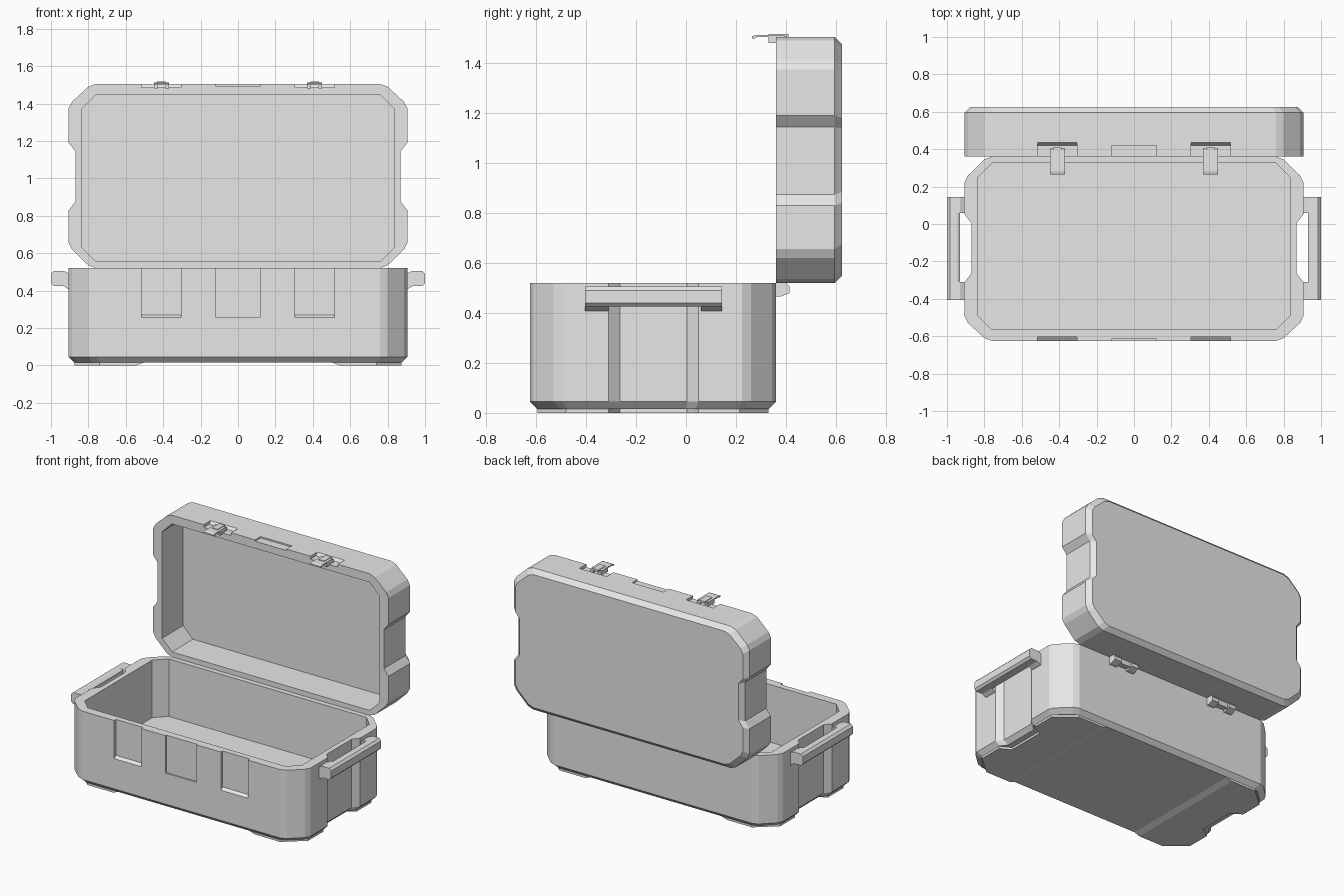
import bpy, bmesh

if "Cube" in bpy.data.objects:
    bpy.data.objects.remove(bpy.data.objects["Cube"])

grey = bpy.data.materials.new("case_grey")
grey.diffuse_color = (0.8, 0.8, 0.8, 1)
grey.use_nodes = True
grey.node_tree.nodes["Principled BSDF"].inputs["Base Color"].default_value = grey.diffuse_color


def loft(name, rings):
    """Join equal-sized rings of points with quads and cap both ends."""
    bm = bmesh.new()
    loops = [[bm.verts.new(p) for p in r] for r in rings]
    n = len(loops[0])
    for a, b in zip(loops, loops[1:]):
        for i in range(n):
            j = (i + 1) % n
            bm.faces.new((a[i], a[j], b[j], b[i]))
    bm.faces.new(loops[0])
    bm.faces.new(loops[-1])
    bmesh.ops.recalc_face_normals(bm, faces=bm.faces)
    me = bpy.data.meshes.new(name)
    bm.to_mesh(me)
    bm.free()
    me.materials.append(grey)
    ob = bpy.data.objects.new(name, me)
    bpy.context.collection.objects.link(ob)
    return ob


def prism_x(name, x0, x1, profile):
    return loft(name, [[(x, y, z) for y, z in profile] for x in (x0, x1)])


def prism_y(name, y0, y1, profile):
    return loft(name, [[(x, y, z) for x, z in profile] for y in (y0, y1)])


def box(name, x, y, z):
    return prism_x(name, x[0], x[1], [(y[0], z[0]), (y[1], z[0]), (y[1], z[1]), (y[0], z[1])])


def cut(ob, cutter):
    m = ob.modifiers.new("recess", 'BOOLEAN')
    m.object, m.operation, m.solver = cutter, 'DIFFERENCE', 'EXACT'
    bpy.context.view_layer.objects.active = ob
    bpy.ops.object.modifier_apply(modifier=m.name)
    bpy.data.objects.remove(cutter)


def mirrored(half):
    return half + [(-x, y) for x, y in reversed(half)]


# Plan outline shared by body and lid, with chamfered corners and side indents
outer = mirrored([(.76, -.625), (.80, -.61), (.887, -.53), (.905, -.495),
                  (.905, -.31), (.87, -.265), (.87, .005), (.905, .05),
                  (.905, .225), (.887, .26), (.80, .345), (.76, .36)])
inner = mirrored([(.76, -.565), (.785, -.54), (.81, -.515), (.835, -.49),
                  (.835, -.31), (.835, -.265), (.835, .005), (.835, .05),
                  (.835, .25), (.81, .275), (.785, .30), (.76, .325)])
MID = -.1325
inset = [(x * .967, MID + (y - MID) * .939) for x, y in outer]


def on_body(p, w):      # w = distance from the seam
    return (p[0], p[1], .52 - w)


def on_lid(p, w):       # lid stands open behind the body
    return (p[0], .36 + w, .88 - p[1])


def shell(name, place, depth, chamfer, floor):
    layers = [(inset, depth), (outer, depth - chamfer), (outer, 0), (inner, 0), (inner, floor)]
    return loft(name, [[place(p, w) for p in ring] for ring, w in layers])


body = shell("body", on_body, .505, .03, .40)
lid = shell("lid", on_lid, .265, .03, .23)

# Latch and label recesses running across the seam
for ob, place, lengths in ((body, on_body, (.265, .26)), (lid, on_lid, (.075, .06))):
    for x0, x1, deep, length, slope in ((-.515, -.305, .02, lengths[0], .015),
                                        (.305, .515, .02, lengths[0], .015),
                                        (-.12, .12, .01, lengths[1], 0)):
        length -= slope
        prof = [(-.665, -.03), (-.625 + deep, -.03), (-.625 + deep, length),
                (-.625, length + slope), (-.665, length + slope * 3)]
        cut(ob, loft("cutter", [[place((x, v), w) for v, w in prof] for x in (x0, x1)]))

for s, side in ((1, "right"), (-1, "left")):
    # Shallow foot with a notch under the handle
    foot = [(.50, -.595), (.74, -.595), (.875, -.48), (.875, -.31), (.80, -.265),
            (.80, .005), (.875, .05), (.875, .215), (.74, .33), (.50, .33)]
    loft(side + "_foot", [[(s * x, y, .016) for x, y in foot],
                          [(s * max(x, .545), y, 0) for x, y in foot]])

    # Carry handle: bevelled grip and two end brackets
    grip = [(.93, .425), (.945, .425), (.985, .425), (1, .44), (1, .49), (.985, .505), (.945, .505), (.93, .495)]
    prism_y(side + "_handle_grip", -.32, .07, [(s * x, z) for x, z in grip])
    bracket = [(.895, .405), (.91, .41), (.935, .425), (.985, .425), (1, .44),
               (1, .49), (.985, .505), (.93, .505), (.91, .495), (.895, .495)]
    for y0, y1, end in ((-.405, -.31, "front"), (.06, .145, "rear")):
        prism_y(side + "_handle_bracket_" + end, y0, y1, [(s * x, z) for x, z in bracket])

    # Latch: arms in the lid recess, plate reaching forward, hooked lip
    c = s * .41
    for a in (-1, 1):
        box(side + "_latch_arm", (c + a * .03 - .01, c + a * .03 + .01), (.33, .405), (1.48, 1.508))
    prism_x(side + "_latch_plate", c - .04, c + .04,
            [(.395, 1.505), (.395, 1.513), (.28, 1.513), (.265, 1.508),
             (.265, 1.498), (.275, 1.498), (.285, 1.505)])
    box(side + "_latch_tab", (c - .022, c + .022), (.33, .41), (1.503, 1.517))

    # Hinge: two outer knuckles and a slimmer pin between them
    def knuckle(r):
        return [(.35, .52), (.35, .492 - r), (.388 - r * .4, .492 - r), (.388 + r, .48),
                (.388 + r, .505), (.388 + r * .5, .52)]
    for a in (-1, 1):
        k = c + a * .07
        prism_x(side + "_hinge_knuckle", k - .028, k + .028, knuckle(.027))
    prism_x(side + "_hinge_pin", c - .045, c + .045, knuckle(.012))
